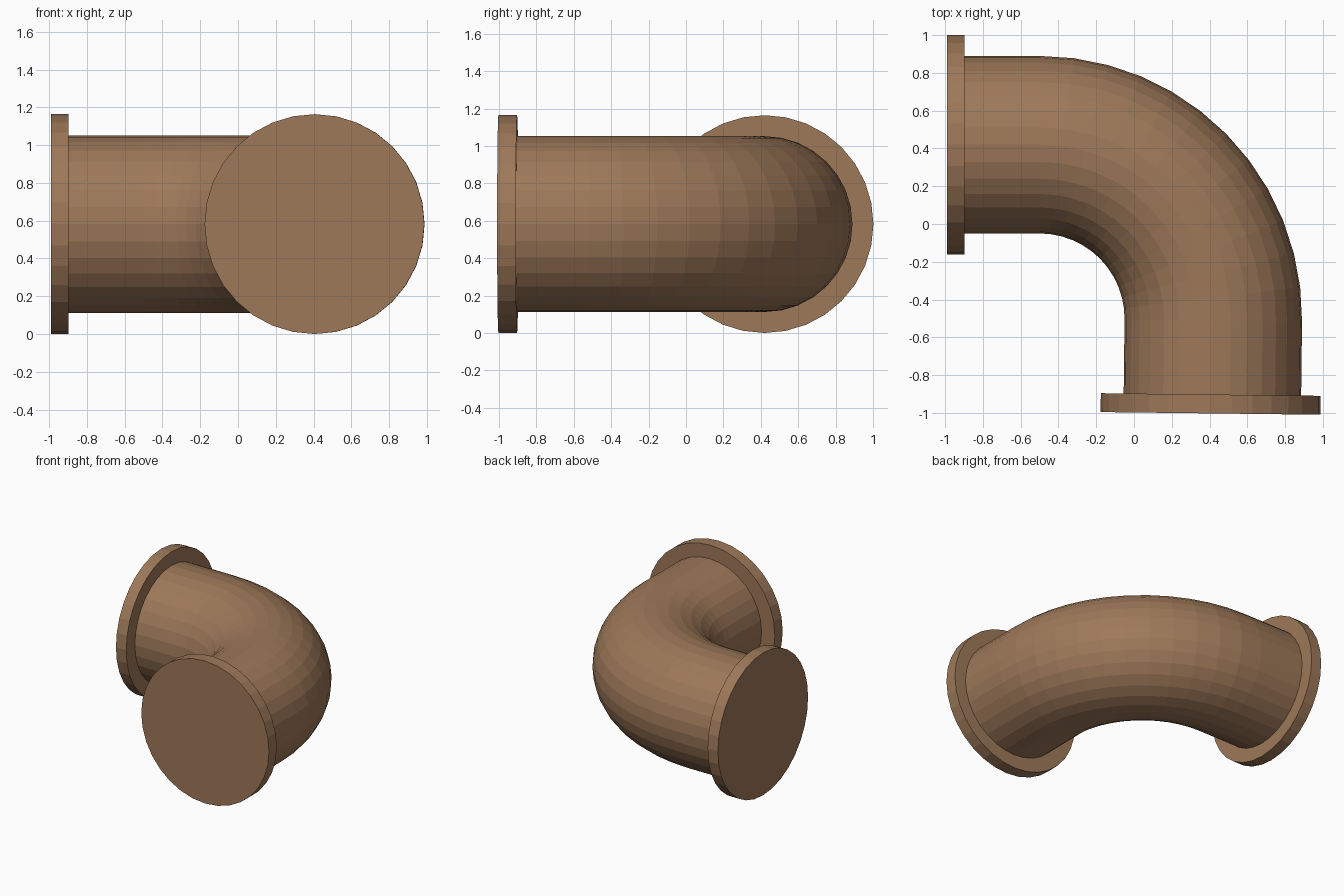
import bpy, bmesh
from math import sin, cos, pi
from mathutils import Vector

if "Cube" in bpy.data.objects:
    bpy.data.objects.remove(bpy.data.objects["Cube"])

SIDES = 32
Z = 0.582            # height of the pipe axis
BEND = Vector((-0.50, -0.50, Z))   # centre of the bend
BEND_R = 0.92
OVER = 0.012         # the bend turns slightly past a right angle
END = pi / 2 + OVER

mat = bpy.data.materials.new("brown_metal")
mat.diffuse_color = (0.34, 0.19, 0.10, 1)
mat.use_nodes = True
mat.node_tree.nodes["Principled BSDF"].inputs["Base Color"].default_value = mat.diffuse_color


def sweep(name, stations):
    """Closed flat-shaded tube through (centre, turn angle, radius) stations."""
    bm = bmesh.new()
    rings = []
    for c, a, r in stations:
        side = Vector((sin(a), cos(a), 0))
        rings.append([bm.verts.new(c + side * (r * cos(t)) + Vector((0, 0, r * sin(t))))
                      for t in (2 * pi * i / SIDES for i in range(SIDES))])
    for lo, hi in zip(rings, rings[1:]):
        for i in range(SIDES):
            j = (i + 1) % SIDES
            bm.faces.new((lo[i], lo[j], hi[j], hi[i]))
    bm.faces.new(rings[0])
    bm.faces.new(rings[-1])
    bmesh.ops.recalc_face_normals(bm, faces=bm.faces[:])
    me = bpy.data.meshes.new(name)
    bm.to_mesh(me)
    bm.free()
    me.materials.append(mat)
    ob = bpy.data.objects.new(name, me)
    bpy.context.collection.objects.link(ob)
    return ob


# Elbow pipe: straight inlet, bend in 12 steps, straight outlet
out_dir = Vector((cos(END), -sin(END), 0))
path = [(Vector((-0.985, BEND.y + BEND_R, Z)), 0, 0.47)]
for k in range(13):
    a = END * k / 12
    path.append((BEND + BEND_R * Vector((sin(a), cos(a), 0)), a, 0.47))
outlet_end = path[-1][0] + out_dir * 0.49
path.append((outlet_end, END, 0.47))
sweep("elbow_pipe", path)

# Flange discs on both ends
inlet = Vector((-0.99, 0.42, Z))
sweep("inlet_flange", [(inlet, 0, 0.582), (inlet + Vector((0.093, 0, 0)), 0, 0.582)])
face = outlet_end + Vector((-0.009, -0.002, 0))
sweep("outlet_flange", [(face - out_dir * 0.1, END, 0.582), (face, END, 0.582)])
